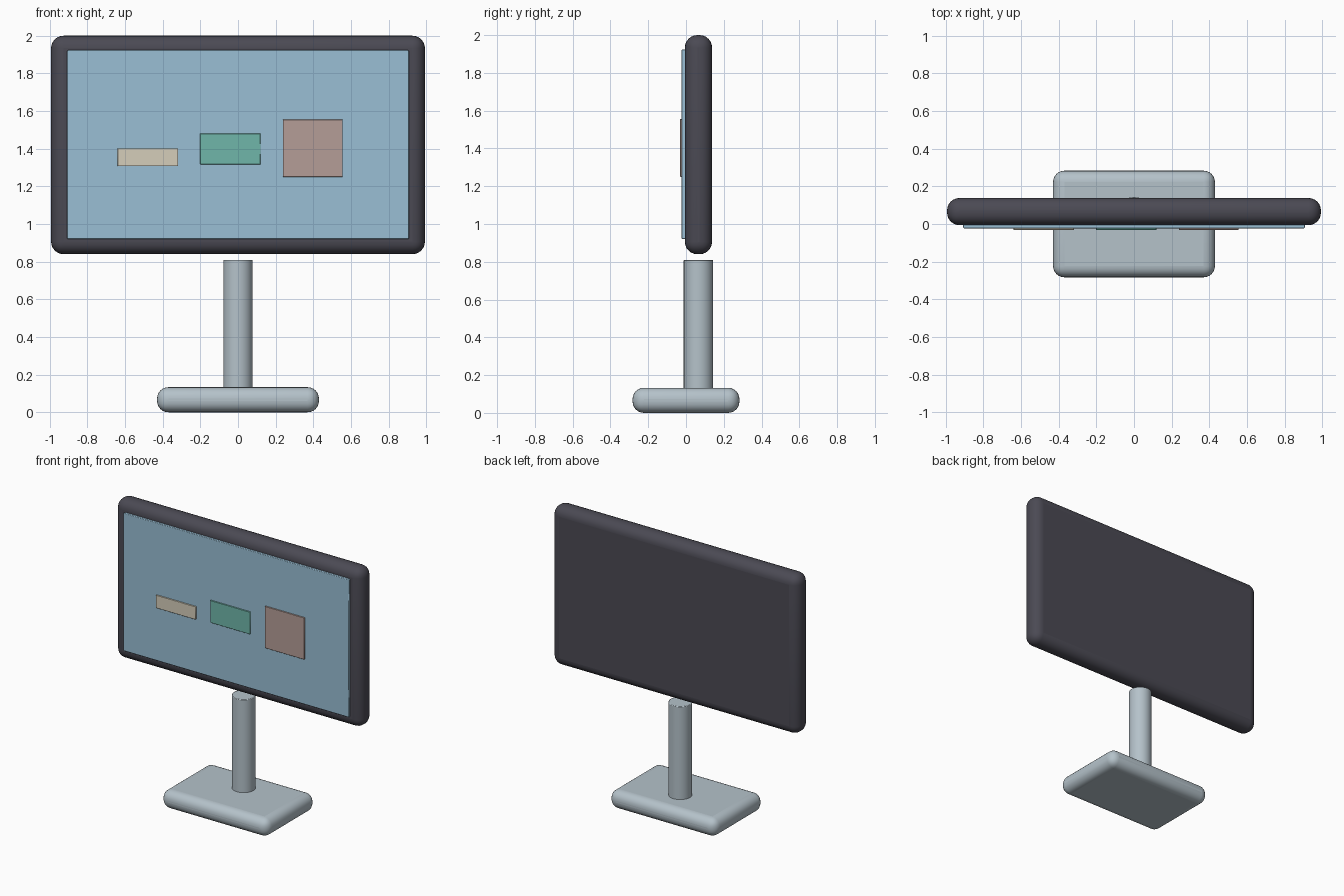
import bpy, math

if "Cube" in bpy.data.objects:
    bpy.data.objects.remove(bpy.data.objects["Cube"])


def material(name, rgb):
    m = bpy.data.materials.new(name)
    m.diffuse_color = (*rgb, 1)
    m.use_nodes = True
    m.node_tree.nodes["Principled BSDF"].inputs["Base Color"].default_value = m.diffuse_color
    return m


dark = material("charcoal plastic", (0.07, 0.068, 0.088))
metal = material("pale grey metal", (0.46, 0.54, 0.59))
blue = material("screen blue", (0.32, 0.52, 0.66))
cream = material("cream", (0.66, 0.61, 0.49))
green = material("sea green", (0.16, 0.47, 0.40))
rose = material("dusty rose", (0.46, 0.34, 0.31))


def finish(obj, name, mat, bevel, segments):
    obj.name = name
    obj.data.materials.append(mat)
    if bevel:
        b = obj.modifiers.new("rounded edges", 'BEVEL')
        b.width = bevel
        b.segments = segments
        b.limit_method = 'ANGLE'
        b.angle_limit = math.radians(40)
    bpy.ops.object.shade_smooth_by_angle(angle=math.radians(35))


def box(name, x, y, z, mat, bevel=0.0, segments=1):
    """Box from (min, max) ranges on each axis."""
    bpy.ops.mesh.primitive_cube_add(
        size=1, location=[(a + b) / 2 for a, b in (x, y, z)])
    obj = bpy.context.object
    obj.scale = [b - a for a, b in (x, y, z)]
    bpy.ops.object.transform_apply(location=False, rotation=False, scale=True)
    finish(obj, name, mat, bevel, segments)


# Stand: rounded foot and round post
box("base", (-0.43, 0.43), (-0.283, 0.283), (0, 0.133), metal, 0.06, 6)
bpy.ops.mesh.primitive_cylinder_add(
    vertices=48, radius=0.078, depth=0.70, location=(0, 0.066, 0.46))
finish(bpy.context.object, "post", metal, 0.004, 2)

# Display housing and glass
box("housing", (-0.993, 0.993), (-0.006, 0.138), (0.84, 2.0), dark, 0.066, 6)
box("screen", (-0.907, 0.907), (-0.023, 0.0), (0.92, 1.923), blue, 0.004, 2)

# Coloured tiles shown on the screen
for name, x, z, mat in (
        ("left_tile", (-0.64, -0.318), (1.307, 1.402), cream),
        ("middle_tile", (-0.202, 0.12), (1.317, 1.48), green),
        ("right_tile", (0.238, 0.556), (1.25, 1.555), rose)):
    box(name, x, (-0.032, -0.0231), z, mat, 0.002, 1)
